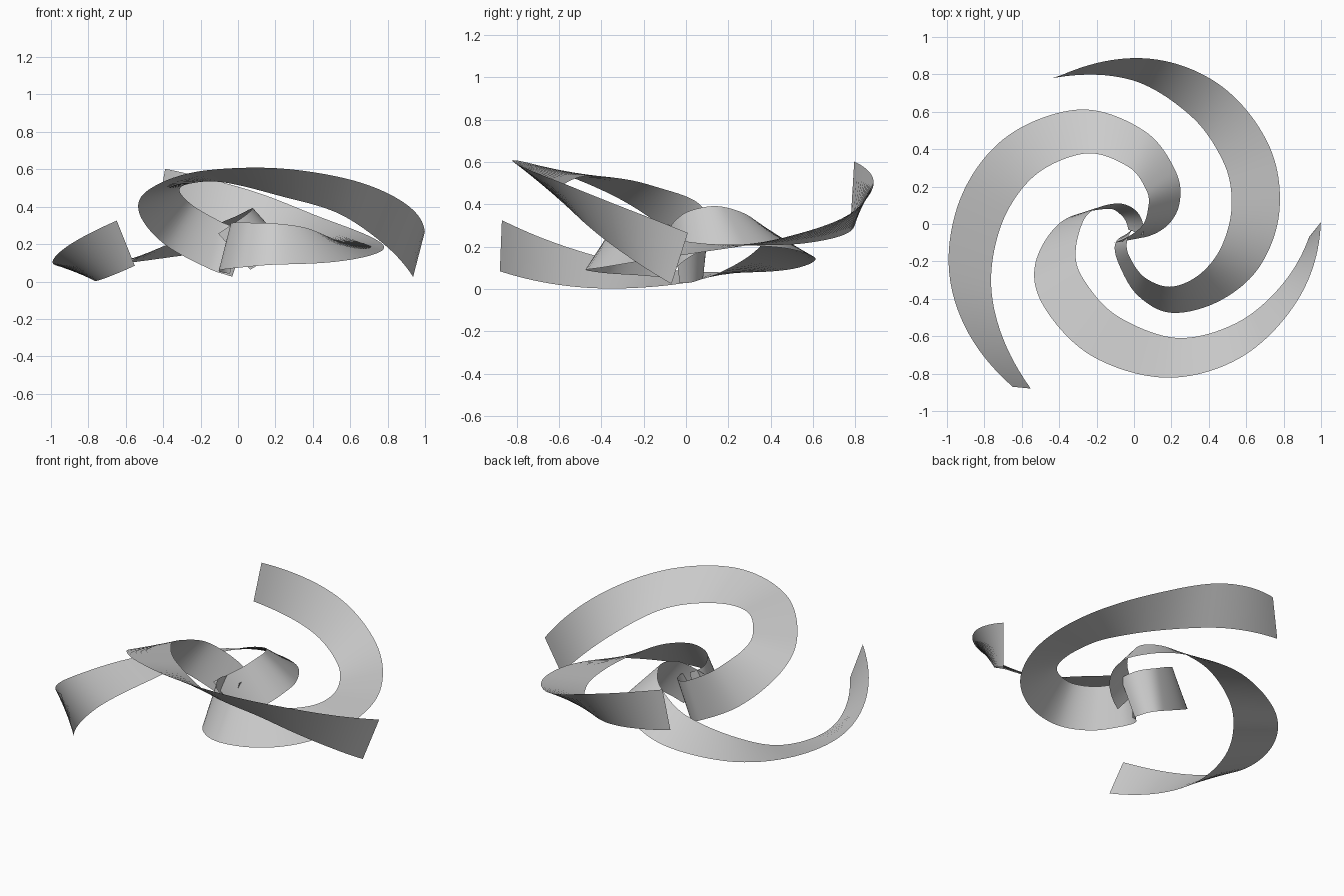
import bpy
from mathutils import Vector

WIDTH = 0.26
STEPS = 12


def smooth_path(pts):
    # Catmull-Rom spline with curvature-preserving end points
    p = [Vector(q) for q in pts]
    p = [3 * p[0] - 3 * p[1] + p[2]] + p + [3 * p[-1] - 3 * p[-2] + p[-3]]
    out = []
    for k in range(1, len(p) - 2):
        a, b, c, d = p[k - 1:k + 3]
        for j in range(STEPS):
            t = j / STEPS
            out.append(0.5 * (2 * b + (c - a) * t + (2 * a - 5 * b + 4 * c - d) * t ** 2
                              + (3 * b - a - 3 * c + d) * t ** 3))
    return out + [p[-2]]


def ribbon(name, outer, inner):
    # Twisting strip of constant width between two spiral edges
    verts = []
    for o, i in zip(smooth_path(outer), smooth_path(inner)):
        mid, half = (o + i) / 2, (o - i).normalized() * WIDTH / 2
        verts += [mid + half, mid - half]
    faces = [(n, n + 1, n + 3, n + 2) for n in range(0, len(verts) - 2, 2)]
    mesh = bpy.data.meshes.new(name)
    mesh.from_pydata(verts, [], faces)
    mesh.shade_smooth()
    ob = bpy.data.objects.new(name, mesh)
    bpy.context.collection.objects.link(ob)


# Front ribbon, tip at the right, rising over the front
ribbon("front_ribbon",
       [(1, .01, .27), (.89, -.39, .43), (.59, -.70, .545), (.2, -.82, .605),
        (-.22, -.72, .59), (-.48, -.45, .49), (-.53, -.22, .37), (-.39, .01, .2),
        (-.16, .08, .07), (-.07, .05, .04), (-.03, -.03, .03)],
       [(.935, -.07, .02), (.79, -.32, .18), (.55, -.53, .36), (.22, -.61, .46),
        (-.09, -.48, .53), (-.27, -.29, .52), (-.31, -.13, .48), (-.25, .05, .41),
        (-.09, .11, .32), (.02, .06, .28), (.05, -.06, .27)])

# Left ribbon, lying low along the left and back
ribbon("left_ribbon",
       [(-.65, -.87, .33), (-.90, -.56, .2), (-1, -.2, .11), (-.92, .17, .08),
        (-.67, .48, .09), (-.28, .615, .14), (.06, .5, .185), (.22, .28, .21),
        (.24, .12, .2), (.18, 0, .15), (.06, -.07, .07)],
       [(-.55, -.88, .08), (-.71, -.58, .015), (-.755, -.28, 0), (-.68, .05, .04),
        (-.51, .27, .14), (-.25, .375, .25), (-.03, .3, .345), (.07, .18, .385),
        (.08, .08, .38), (.04, -.02, .34), (-.1, -.1, .25)])

# Right ribbon, tip high at the back, descending to the front
ribbon("right_ribbon",
       [(-.39, .795, .6), (.05, .885, .49), (.44, .75, .34), (.71, .43, .235),
        (.78, .08, .175), (.68, -.22, .13), (.46, -.41, .1), (.2, -.475, .09),
        (.02, -.385, .07), (-.08, -.22, .06), (-.10, -.11, .06), (-.04, -.06, .06)],
       [(-.435, .78, .35), (-.01, .77, .27), (.32, .57, .22), (.49, .32, .21),
        (.52, .09, .215), (.46, -.13, .25), (.35, -.27, .29), (.2, -.335, .31),
        (.06, -.285, .32), (-.02, -.18, .32), (-.04, -.10, .3), (-.01, -.03, .28)])
